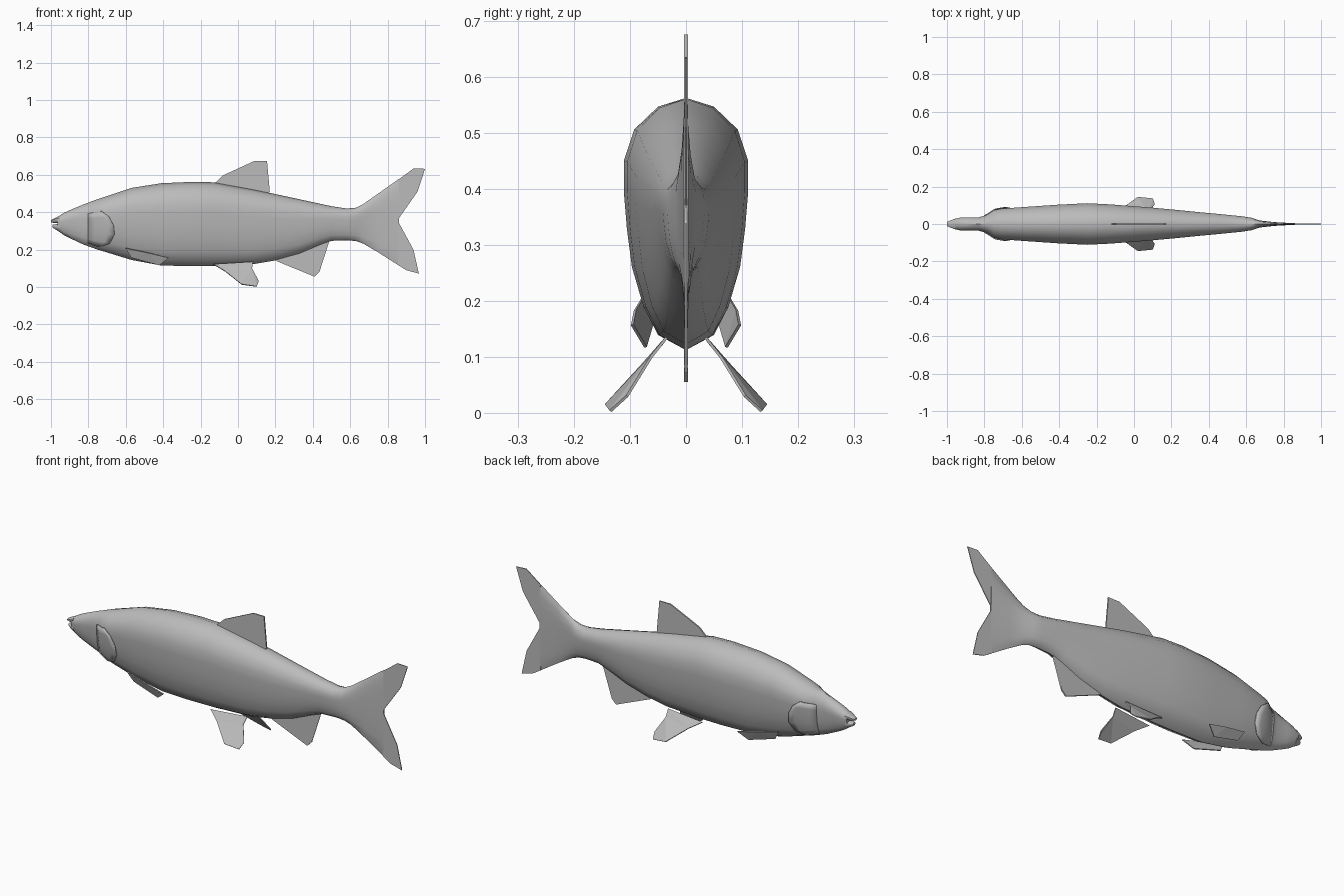
import bpy, bmesh

grey = bpy.data.materials.new("fish_grey")
grey.diffuse_color = (0.5, 0.5, 0.5, 1)

# Half cross-section, back to belly: (share of half width, share of height)
HALF = [(0, 1), (0.45, 0.965), (0.83, 0.875), (1, 0.75), (1, 0.63),
        (0.95, 0.48), (0.87, 0.33), (0.68, 0.17), (0.45, 0.06), (0, 0)]

# Body stations: x, belly z, back z, half width
BODY = [(-0.965, 0.302, 0.375, 0.026), (-0.93, 0.277, 0.397, 0.034),
        (-0.89, 0.257, 0.415, 0.036), (-0.83, 0.229, 0.440, 0.036),
        (-0.79, 0.214, 0.455, 0.047), (-0.75, 0.200, 0.470, 0.073),
        (-0.71, 0.188, 0.483, 0.082), (-0.57, 0.145, 0.530, 0.092),
        (-0.41, 0.115, 0.555, 0.103), (-0.25, 0.112, 0.562, 0.111),
        (-0.13, 0.112, 0.560, 0.105), (0.08, 0.122, 0.522, 0.089),
        (0.20, 0.142, 0.497, 0.078), (0.33, 0.178, 0.469, 0.065),
        (0.44, 0.225, 0.445, 0.055), (0.50, 0.247, 0.432, 0.049),
        (0.58, 0.250, 0.420, 0.041), (0.63, 0.246, 0.424, 0.033),
        (0.67, 0.232, 0.444, 0.019), (0.75, 0.185, 0.500, 0.010),
        (0.86, 0.115, 0.578, 0.004)]


def finish(name, bm):
    bmesh.ops.recalc_face_normals(bm, faces=bm.faces)
    mesh = bpy.data.meshes.new(name)
    bm.to_mesh(mesh)
    bm.free()
    mesh.materials.append(grey)
    ob = bpy.data.objects.new(name, mesh)
    bpy.context.collection.objects.link(ob)
    return ob


def smooth(ob, angle=0.7):
    bpy.ops.object.select_all(action='DESELECT')
    ob.select_set(True)
    bpy.context.view_layer.objects.active = ob
    bpy.ops.object.shade_smooth_by_angle(angle=angle)


def loft(name, stations):
    """Skin a closed body through the stations."""
    bm = bmesh.new()
    ring = HALF + [(-a, b) for a, b in HALF[-2:0:-1]]
    rows = [[bm.verts.new((x, a * w, lo + b * (hi - lo))) for a, b in ring]
            for x, lo, hi, w in stations]
    n = len(ring)
    for r, s in zip(rows, rows[1:]):
        for i in range(n):
            bm.faces.new((r[i], r[(i + 1) % n], s[(i + 1) % n], s[i]))
    bm.faces.new(rows[0])
    bm.faces.new(rows[-1])
    ob = finish(name, bm)
    smooth(ob)
    return ob


def fin(name, points, thickness=0.006, mirror=False):
    """Thin plate through an outline; optionally mirrored to the other side."""
    bm = bmesh.new()
    bm.faces.new([bm.verts.new(p) for p in points])
    bmesh.ops.triangulate(bm, faces=bm.faces)
    ob = finish(name, bm)
    mod = ob.modifiers.new("thickness", 'SOLIDIFY')
    mod.thickness, mod.offset = thickness, 0
    if mirror:
        ob.modifiers.new("mirror", 'MIRROR').use_axis = (False, True, False)
    return ob


def upright(outline):
    return [(x, 0, z) for x, z in outline]


def station(x):
    """Body measurements interpolated at x."""
    for p, q in zip(BODY, BODY[1:]):
        if p[0] <= x <= q[0]:
            t = (x - p[0]) / (q[0] - p[0])
            return [u + t * (v - u) for u, v in zip(p, q)]


# Body and jaws
loft("body", BODY)
loft("upper_jaw", [(-1.0, 0.346, 0.358, 0.010), (-0.985, 0.343, 0.366, 0.018),
                   (-0.955, 0.340, 0.380, 0.028)])
loft("lower_jaw", [(-0.992, 0.318, 0.334, 0.009), (-0.98, 0.310, 0.335, 0.017),
                   (-0.955, 0.296, 0.338, 0.026)])

# Gill covers: curved patches lying just proud of the cheeks
bm = bmesh.new()
rows = []
for k, reach in zip(range(3, 9), (-0.73, -0.69, -0.665, -0.66, -0.685, -0.74)):
    a, b = HALF[k]
    row = []
    for j in range(5):
        x, lo, hi, w = station(-0.80 + (reach + 0.80) * j / 4)
        row.append(bm.verts.new((x, a * w + 0.005 * j / 4, lo + b * (hi - lo))))
    rows.append(row)
for r, s in zip(rows, rows[1:]):
    for j in range(4):
        bm.faces.new((r[j], r[j + 1], s[j + 1], s[j]))
gill = finish("gill_covers", bm)
smooth(gill)
mod = gill.modifiers.new("thickness", 'SOLIDIFY')
mod.thickness, mod.offset = 0.005, 0
gill.modifiers.new("mirror", 'MIRROR').use_axis = (False, True, False)

# Tail lobes
fin("tail_upper_lobe", upright([(0.855, 0.572), (0.94, 0.635), (1.0, 0.632),
                                (0.96, 0.51), (0.862, 0.37), (0.855, 0.355)]), 0.004)
fin("tail_lower_lobe", upright([(0.855, 0.118), (0.90, 0.09), (0.967, 0.072),
                                (0.938, 0.20), (0.862, 0.34), (0.855, 0.355)]), 0.004)

# Fins on the centre line
fin("dorsal_fin", upright([(-0.13, 0.55), (-0.08, 0.597), (0.09, 0.675),
                           (0.155, 0.675), (0.17, 0.51), (0.16, 0.49)]), 0.007)
fin("anal_fin", upright([(0.19, 0.15), (0.21, 0.137), (0.41, 0.055), (0.435, 0.08),
                         (0.44, 0.185), (0.49, 0.25), (0.42, 0.24)]), 0.007)

# Paired fins
fin("pelvic_fins", [(-0.13, 0.045, 0.121), (-0.07, 0.078, 0.085), (0.02, 0.143, 0.014),
                    (0.10, 0.135, 0.003), (0.11, 0.105, 0.03), (0.075, 0.062, 0.10),
                    (0.08, 0.035, 0.134)], 0.005, True)
fin("pectoral_fins", [(-0.60, 0.076, 0.208), (-0.48, 0.091, 0.183), (-0.37, 0.096, 0.157),
                      (-0.42, 0.072, 0.117), (-0.57, 0.060, 0.158)], 0.005, True)
